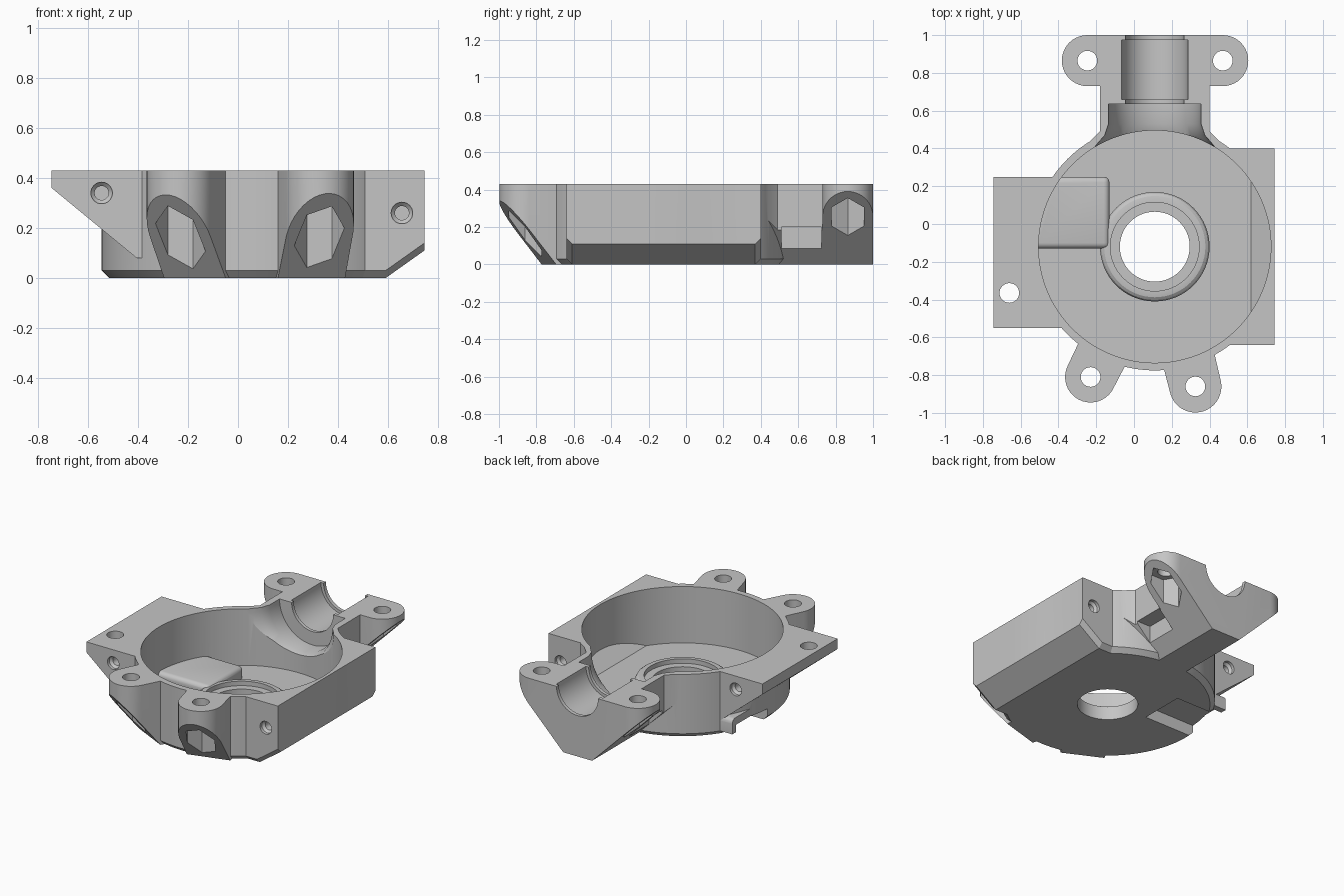
import bpy, bmesh
from math import cos, sin, pi, radians
from mathutils import Matrix, Vector

cube = bpy.data.objects.get("Cube")
if cube:
    bpy.data.objects.remove(cube)

TOP = 0.43
CX, CY = 0.11, -0.12          # bowl axis
ALONG_Y = Matrix.Rotation(radians(-90), 4, 'X')

grey = bpy.data.materials.new("light grey plastic")
grey.use_nodes = True
colour = (0.56, 0.56, 0.56, 1)
grey.diffuse_color = colour
grey.node_tree.nodes["Principled BSDF"].inputs["Base Color"].default_value = colour


def finish(bm, name):
    bm.normal_update()
    bmesh.ops.recalc_face_normals(bm, faces=bm.faces)
    mesh = bpy.data.meshes.new(name)
    bm.to_mesh(mesh)
    bm.free()
    mesh.materials.append(grey)
    obj = bpy.data.objects.new(name, mesh)
    bpy.context.collection.objects.link(obj)
    return obj


def hull(name, points):
    """Convex solid around points."""
    bm = bmesh.new()
    for p in points:
        bm.verts.new(p)
    bmesh.ops.convex_hull(bm, input=bm.verts)
    loose = [v for v in bm.verts if not v.link_faces]
    bmesh.ops.delete(bm, geom=loose, context='VERTS')
    bmesh.ops.dissolve_limit(bm, angle_limit=0.01, verts=bm.verts, edges=bm.edges)
    return finish(bm, name)


def prism(name, outline, z0=0.0, z1=TOP):
    return hull(name, [(x, y, z) for x, y in outline for z in (z0, z1)])


def box(name, x0, x1, y0, y1, z0, z1):
    return prism(name, [(x0, y0), (x1, y0), (x1, y1), (x0, y1)], z0, z1)


def circle(x, y, r, n=40):
    return [(x + r * cos(2 * pi * i / n), y + r * sin(2 * pi * i / n)) for i in range(n)]


def lathe(name, profile, centre, axis=Matrix(), n=64):
    """Capped solid of revolution from (radius, height) pairs."""
    bm = bmesh.new()
    rings = [[bm.verts.new((x, y, h)) for x, y in circle(0, 0, r, n)] for r, h in profile]
    for a, b in zip(rings, rings[1:]):
        for i in range(n):
            j = (i + 1) % n
            bm.faces.new((a[i], a[j], b[j], b[i]))
    bm.faces.new(rings[0])
    bm.faces.new(rings[-1])
    bm.transform(Matrix.Translation(centre) @ axis)
    return finish(bm, name)


def half_space(point, normal):
    """Huge block filling the side the normal points to."""
    bm = bmesh.new()
    bmesh.ops.create_cube(bm, size=4)
    n = Vector(normal).normalized()
    turn = n.to_track_quat('Z', 'Y').to_matrix().to_4x4()
    bm.transform(Matrix.Translation(Vector(point) + 2 * n) @ turn)
    return finish(bm, "slope_cutter")


def combine(obj, other, operation):
    mod = obj.modifiers.new("join", 'BOOLEAN')
    mod.operation, mod.solver, mod.object = operation, 'EXACT', other
    bpy.context.view_layer.update()
    graph = bpy.context.evaluated_depsgraph_get()
    mesh = bpy.data.meshes.new_from_object(obj.evaluated_get(graph))
    obj.modifiers.clear()
    obj.data = mesh
    bpy.data.objects.remove(other)


def add(obj, other):
    combine(obj, other, 'UNION')


def cut(obj, other):
    combine(obj, other, 'DIFFERENCE')


# Round bowl shell with a chamfered foot, trimmed flush with the side block
SLOPE = (0.11, 0, -0.155)
body = lathe("gear_housing", [(0.625, 0), (0.655, 0.03), (0.655, TOP)], (CX, CY, 0), n=128)
cut(body, half_space((0.745, 0, 0), (1, 0, 0)))
cut(body, half_space((0.59, 0, 0), SLOPE))

# Left mounting block, chamfered underneath
block = [(x, y, z) for y in (-0.64, 0.40)
         for x, z in ((CX, TOP), (0.745, TOP), (0.745, 0.14), (0.59, 0.03), (CX, 0.03))]
block += [(x, y, z) for y in (-0.61, 0.37) for x, z in ((CX, 0), (0.59, 0), (0.745, 0.11))]
add(body, hull("side_block", block))

# Right mounting plate with a sloped gusset
add(body, hull("side_plate", [(x, y, z) for y in (-0.55, 0.25) for x, z in
               ((-0.745, TOP), (-0.745, 0.36), (-0.405, 0.08), (-0.3, 0.08), (-0.3, TOP))]))

# Rear neck and ears, sloping down to a narrow foot
EARS_BACK = [(-0.247, 0.865), (0.47, 0.865)]
rear = prism("rear_ears", [p for c in EARS_BACK for p in circle(*c, 0.135)])
add(rear, box("neck", -0.18, 0.40, 0.2, 0.8, 0, TOP))
add(rear, prism("neck_root", [(-0.18, 0.49), (0.40, 0.49), (0.47, 0.42), (-0.25, 0.42)]))
for side in (-1, 1):
    cut(rear, half_space((0.1075 + side * 0.1075, 0, 0), (side, 0, -1)))
    inner, outer = 0.11 + side * 0.19, 0.11 + side * 0.6
    cut(rear, box("neck_relief", min(inner, outer), max(inner, outer), 0.51, 0.725, -0.1, 0.2))
add(body, rear)

# Front ears, each undercut by a sloped plane
EARS_FRONT = [(-0.23, -0.81, 0.135, [(-0.27, -0.58), (0.0, -0.66)]),
              (0.325, -0.86, 0.138, [(0.13, -0.66), (0.42, -0.66)])]
for x, y, r, root in EARS_FRONT:
    ear = prism("front_ear", circle(x, y, r) + root)
    out = Vector((x - CX, y - CY, 0)).normalized()
    foot = Vector((CX, CY, 0)) + out * 0.64
    cut(ear, half_space(foot, out * 0.34 - Vector((0, 0, 0.27))))
    add(body, ear)

# Bowl cavity with a sloped side above the block chamfer
cavity = lathe("cavity", [(0.615, 0.05), (0.615, 0.8)], (CX, CY, 0), n=128)
cut(cavity, half_space((0.62, 0, 0.05), SLOPE))
cut(body, cavity)

# Pipe channel along the neck: flare, socket, seat and lip
pipe = [(0.34, 0), (0.30, 0.05), (0.265, 0.09), (0.245, 0.15), (0.245, 0.255), (0.155, 0.255),
        (0.155, 0.278), (0.175, 0.278), (0.175, 0.595), (0.155, 0.595), (0.155, 0.8)]
cut(body, lathe("pipe_channel", pipe, (CX, 0.38, TOP), ALONG_Y))

# Raised bearing ring and cable duct on the floor
add(body, lathe("bearing_ring", [(0.29, 0.03), (0.29, 0.09), (0.282, 0.107), (0.268, 0.117),
                                 (0.25, 0.12), (0.2, 0.12)], (CX, CY, 0)))
bm = bmesh.new()
bmesh.ops.create_cube(bm, size=1)
bm.transform(Matrix.Translation((-0.325, 0.06, 0.08)) @ Matrix.Diagonal((0.39, 0.38, 0.1, 1)))
soft = [e for e in bm.edges if all(v.co.z > 0.1 for v in e.verts)
        or all(v.co.x > -0.2 for v in e.verts)]
soft = [e for e in soft if not all(v.co.x < -0.4 or v.co.z < 0.1 for v in e.verts)]
bmesh.ops.bevel(bm, geom=soft, offset=0.03, segments=4, profile=0.5, affect='EDGES')
add(body, finish(bm, "cable_duct"))
cut(body, box("duct_slot", -0.8, -0.17, -0.09, 0.21, -0.1, 0.08))
cut(body, lathe("shaft_hole", [(0.185, -0.1), (0.185, 0.09), (0.235, 0.09), (0.235, 0.3)],
                (CX, CY, 0)))

# Vertical screw holes and hexagonal nut pockets in the ears
ears = EARS_BACK + [e[:2] for e in EARS_FRONT]
for x, y in ears + [(-0.66, -0.365)]:
    cut(body, lathe("screw_hole", [(0.052, -0.1), (0.052, 0.6)], (x, y, 0), n=32))
for x, y in ears:
    cut(body, lathe("nut_pocket", [(0.1, -0.1), (0.1, 0.365)], (x, y, 0), n=6))

# Stepped sideways holes in the plate and block
for x, z, y0, y1 in ((-0.545, 0.34, -0.55, 0.25), (0.655, 0.26, -0.64, 0.40)):
    for y, d in ((y0, 1), (y1, -1)):
        steps = [(0.043, -0.1 * d), (0.043, 0.02 * d), (0.028, 0.035 * d), (0.028, 0.1 * d)]
        cut(body, lathe("side_hole", steps, (x, y, z), ALONG_Y, n=32))

# Smooth the round walls, keep the edges crisp
bpy.ops.object.select_all(action='DESELECT')
body.select_set(True)
bpy.context.view_layer.objects.active = body
bpy.ops.object.shade_smooth_by_angle(angle=radians(25))
